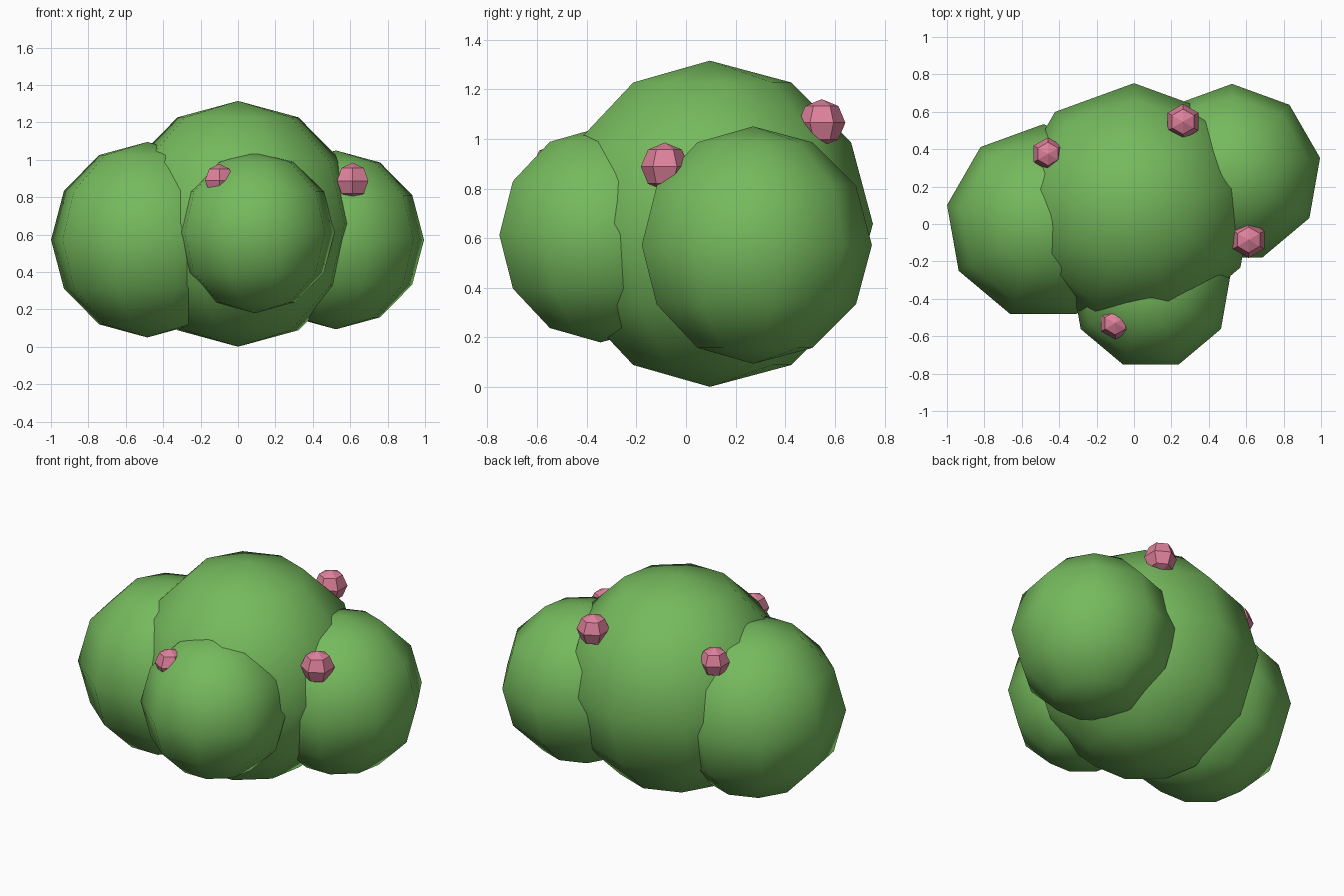
import bpy
import bmesh

if "Cube" in bpy.data.objects:
    bpy.data.objects.remove(bpy.data.objects["Cube"])


def make_material(name, rgb):
    mat = bpy.data.materials.new(name)
    mat.diffuse_color = (*rgb, 1.0)
    mat.use_nodes = True
    mat.node_tree.nodes["Principled BSDF"].inputs["Base Color"].default_value = mat.diffuse_color
    return mat


leaf_green = make_material("leaf green", (0.18, 0.49, 0.11))
blossom_pink = make_material("blossom pink", (0.73, 0.22, 0.33))


def add_ball(name, centre, radius, segments, rings, mat, smooth):
    """Low-poly ball with its poles along z and a vertex facing +y."""
    bm = bmesh.new()
    bmesh.ops.create_uvsphere(bm, u_segments=segments, v_segments=rings, radius=radius)
    for face in bm.faces:
        face.smooth = smooth
    mesh = bpy.data.meshes.new(name)
    bm.to_mesh(mesh)
    bm.free()
    mesh.materials.append(mat)
    obj = bpy.data.objects.new(name, mesh)
    obj.location = centre
    bpy.context.collection.objects.link(obj)
    return obj


# Overlapping leaf clumps: smooth nine-sided balls
clumps = {
    "main_clump": ((0.0, 0.096, 0.658), 0.657),
    "left_clump": ((-0.485, 0.011, 0.573), 0.5225),
    "right_clump": ((0.524, 0.271, 0.572), 0.478),
    "front_clump": ((0.09, -0.345, 0.613), 0.433),
}
for name, (centre, radius) in clumps.items():
    add_ball(name, centre, radius, 9, 6, leaf_green, True)

# Blossoms half sunk into the clumps: faceted six-sided balls
blossoms = {
    "right_blossom": ((0.613, -0.085, 0.888), 0.097),
    "back_blossom": ((0.262, 0.547, 1.065), 0.095),
    "left_blossom": ((-0.46, 0.375, 0.99), 0.088),
    "front_blossom": ((-0.10, -0.53, 0.89), 0.088),
}
for name, (centre, radius) in blossoms.items():
    add_ball(name, centre, radius, 6, 4, blossom_pink, False)
